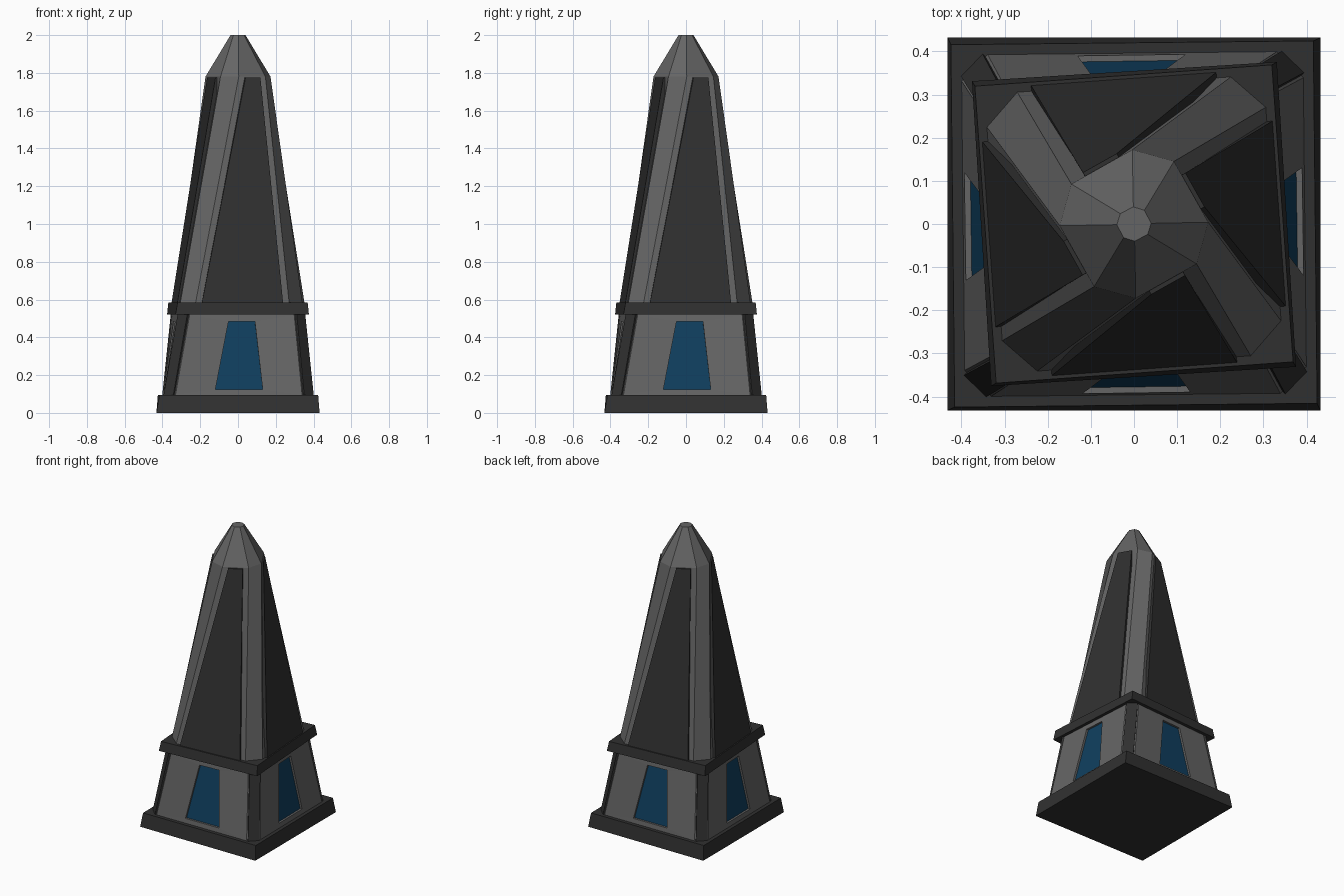
import bpy
from math import radians, cos, sin

if "Cube" in bpy.data.objects:
    bpy.data.objects.remove(bpy.data.objects["Cube"])

# Twist (degrees) at each key height
TWIST = [(0, 0), (0.095, 0.6), (0.52, 3.6), (0.585, 4.1), (1.78, 29.4), (2.0, 27.5)]


def material(name, rgb):
    m = bpy.data.materials.new(name)
    m.diffuse_color = (*rgb, 1)
    m.use_nodes = True
    m.node_tree.nodes["Principled BSDF"].inputs["Base Color"].default_value = m.diffuse_color
    return m


GREY = material("mid_grey", (0.13, 0.13, 0.13))
DARK = material("dark_grey", (0.03, 0.03, 0.03))
BLUE = material("blue_glass", (0.005, 0.05, 0.115))


def twist(z):
    for (z0, a), (z1, b) in zip(TWIST, TWIST[1:]):
        if z <= z1:
            return a + (b - a) * (z - z0) / (z1 - z0)
    return TWIST[-1][1]


def pt(side, s, out, z):
    """Point on a side: s across, out from the axis; side 0 faces -y."""
    a = radians(twist(z) + 90 * side)
    return (s * cos(a) + out * sin(a), s * sin(a) - out * cos(a), z)


def make(name, verts, faces, mat):
    me = bpy.data.meshes.new(name)
    me.from_pydata(verts, [], faces)
    me.update()
    me.materials.append(mat)
    ob = bpy.data.objects.new(name, me)
    bpy.context.collection.objects.link(ob)
    return ob


def loft(name, rings, mat):
    """Skin equal-length rings, capped at both ends."""
    n = len(rings[0])
    verts = [p for r in rings for p in r]
    faces = [[i * n + j, i * n + (j + 1) % n, (i + 1) * n + (j + 1) % n, (i + 1) * n + j]
             for i in range(len(rings) - 1) for j in range(n)]
    faces += [list(range(n))[::-1], list(range(len(verts) - n, len(verts)))]
    return make(name, verts, faces, mat)


def square(h, z):
    return [pt(k, -h, h, z) for k in range(4)]


def octagon(flat, out, z):
    return [pt(k, s, out, z) for k in range(4) for s in (-flat, flat)]


def slab_ring(side, half, inner, outer, z, turn=0):
    """Rectangle cross-section of a plate lying on one side."""
    return [pt(side + turn, s, o, z) for s, o in
            ((-half, outer), (half, outer), (half, inner), (-half, inner))]


# Base slab and collar
loft("base_slab", [square(0.432, 0), square(0.42, 0.095)], DARK)
loft("collar", [square(0.354, 0.52), square(0.345, 0.585)], DARK)

# Tapered shaft with pointed tip
loft("shaft", [octagon(0.248, 0.324, 0.585), octagon(0.081, 0.152, 1.78),
               octagon(0.017, 0.036, 2.0)], GREY)

for k in range(4):
    # Raised dark panel on each shaft side
    loft(f"shaft_panel_{k}", [slab_ring(k, 0.215, 0.30, 0.337, 0.585),
                              slab_ring(k, 0.045, 0.13, 0.162, 1.775)], DARK)

    # Lower wall with a recessed window opening
    def wall_out(z):
        return 0.396 + (0.333 - 0.396) * (z - 0.095) / 0.425
    lo, hi = 0.125, 0.485
    outer = [pt(k, -0.335, 0.396, 0.095), pt(k, 0.335, 0.396, 0.095),
             pt(k, 0.277, 0.333, 0.52), pt(k, -0.277, 0.333, 0.52)]
    spec = [(-0.125, lo), (0.125, lo), (0.07, hi), (-0.07, hi)]
    rim = [pt(k, s, wall_out(z), z) for s, z in spec]
    back = [pt(k, s, wall_out(z) - 0.014, z) for s, z in spec]
    faces = [[r + i, r + (i + 1) % 4, r + 4 + (i + 1) % 4, r + 4 + i]
             for r in (0, 4) for i in range(4)]
    make(f"lower_wall_{k}", outer + rim + back, faces, GREY)
    make(f"window_{k}", back, [[0, 1, 2, 3]], BLUE)

    # Dark corner post covering the chamfer
    loft(f"corner_post_{k}", [slab_ring(k, 0.036, 0.46, 0.527, 0.09, 0.5),
                              slab_ring(k, 0.034, 0.39, 0.443, 0.53, 0.5)], DARK)

# Chamfer strips between the lower walls
for k in range(4):
    strip = [pt(k, 0.335, 0.396, 0.095), pt(k + 1, -0.335, 0.396, 0.095),
             pt(k + 1, -0.277, 0.333, 0.52), pt(k, 0.277, 0.333, 0.52)]
    make(f"wall_chamfer_{k}", strip, [[0, 1, 2, 3]], GREY)
